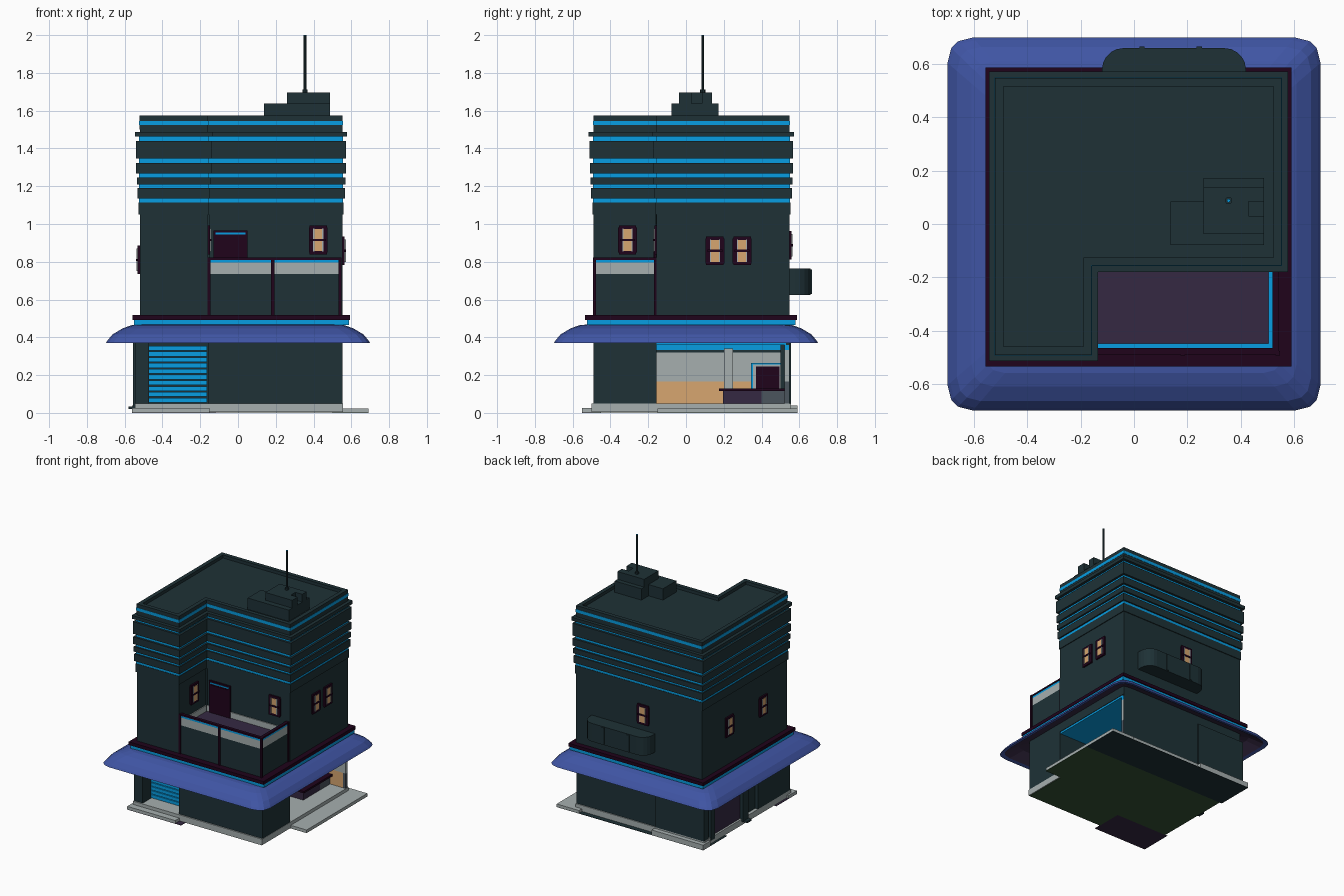
import bpy, bmesh, math


def material(name, r, g, b):
    m = bpy.data.materials.new(name)
    m.diffuse_color = (r, g, b, 1)
    return m


WALL = material("dark_teal_wall", .013, .031, .037)
BLUE = material("bright_blue", .002, .34, .76)
AWN = material("awning_blue", .05, .09, .37)
TRIM = material("dark_plum_trim", .014, .001, .011)
PLUM = material("grey_plum", .035, .022, .055)
GREY = material("pale_grey", .38, .43, .43)
ORANGE = material("warm_orange", .68, .38, .16)
GREEN = material("dark_green", .035, .085, .035)
SLATE = material("slate", .07, .09, .11)


def box(x0, x1, y0, y1, z0, z1, mat):
    return ([(x0, y0), (x1, y0), (x1, y1), (x0, y1)], z0, z1, mat)


def part(name, prisms, loc=(0, 0, 0), turn=0):
    """One object made of vertical prisms (outline, z0, z1, material)."""
    bm = bmesh.new()
    mats = []
    for pts, z0, z1, mat in prisms:
        if mat not in mats:
            mats.append(mat)
        lo = [bm.verts.new((x, y, z0)) for x, y in pts]
        hi = [bm.verts.new((x, y, z1)) for x, y in pts]
        n = len(pts)
        faces = [bm.faces.new(lo[::-1]), bm.faces.new(hi)]
        for i in range(n):
            j = (i + 1) % n
            faces.append(bm.faces.new((lo[i], lo[j], hi[j], hi[i])))
        for f in faces:
            f.material_index = mats.index(mat)
    return finish(name, bm, mats, loc, turn)


def finish(name, bm, mats, loc=(0, 0, 0), turn=0):
    me = bpy.data.meshes.new(name)
    bm.to_mesh(me)
    bm.free()
    for m in mats:
        me.materials.append(m)
    ob = bpy.data.objects.new(name, me)
    ob.location = loc
    ob.rotation_euler = (0, 0, math.radians(turn))
    bpy.context.collection.objects.link(ob)
    return ob


def ell(o):
    """L-shaped plan of the tower, grown outwards by o."""
    return [(-.52 - o, -.49 - o), (-.16 + o, -.49 - o), (-.16 + o, -.155 - o),
            (.553 + o, -.155 - o), (.553 + o, .547 + o), (-.52 - o, .547 + o)]


# Base slab, steps and underside
part("base_slab", [box(-.545, .555, -.5, .555, .004, .05, GREY),
                   box(-.56, -.15, -.55, -.45, .002, .025, GREY),
                   box(-.56, -.12, .5, .59, .002, .04, GREY),
                   box(.5, .69, -.15, .59, .002, .024, GREY)])
part("underside", [box(-.56, .55, .3, .59, 0, .003, WALL),
                   box(-.54, .55, -.3, .3, 0, .003, GREEN),
                   box(-.1, .55, -.495, -.3, 0, .003, GREEN),
                   box(.55, .69, -.15, .3, 0, .003, GREEN),
                   box(.55, .69, .3, .59, 0, .003, WALL),
                   box(-.56, -.1, -.55, -.3, 0, .003, PLUM)])

# Ground floor walls around an open shop on the right side
part("ground_walls", [box(-.16, .553, -.49, -.155, .05, .38, WALL),
                      box(-.545, -.47, -.49, -.1, .05, .38, WALL),
                      box(-.52, -.16, -.38, .53, .05, .38, WALL),
                      box(-.13, .55, .53, .547, .05, .38, WALL),
                      box(-.54, -.13, .5, .555, .05, .38, WALL)])
part("shop_ceiling", [box(-.16, .549, -.155, .53, .36, .38, BLUE)])
part("shop_lining", [box(-.16, -.15, -.155, .53, .05, .165, ORANGE),
                     box(-.16, -.15, -.155, .53, .165, .32, GREY),
                     box(-.16, -.148, -.155, .53, .32, .333, WALL),
                     box(-.16, -.148, -.155, .53, .333, .36, BLUE),
                     box(-.15, .53, .522, .53, .05, .165, ORANGE),
                     box(-.15, .53, .522, .53, .165, .34, GREY),
                     box(.53, .553, .522, .546, .165, .333, GREY),
                     box(.53, .553, .522, .546, .333, .36, BLUE),
                     box(.53, .553, .522, .546, .05, .165, SLATE),
                     box(-.15, -.1, .2, .25, .05, .34, GREY)])
part("shop_counter", [box(.3, .42, .195, .4, .05, .115, PLUM),
                      box(.3, .42, .4, .522, .05, .115, SLATE),
                      box(.28, .44, .175, .522, .115, .13, TRIM)])
part("shop_door", [box(-.15, -.14, .345, .52, .05, .265, BLUE),
                   box(-.15, -.138, .355, .51, .05, .257, GREY),
                   box(-.15, -.135, .37, .495, .05, .245, TRIM)])

# Rolling shutter in the front recess
part("front_shutter", [box(-.475, -.163, -.39, -.38, .055 + i * .0305,
                           .08 + i * .0305, BLUE) for i in range(10)])

# Side door on the left
part("side_door", [box(-.53, -.515, .1, .43, .05, .34, PLUM),
                   box(-.555, -.515, .03, .1, .03, .37, WALL),
                   box(-.55, -.515, .43, .48, .03, .37, WALL),
                   box(-.55, -.515, .1, .43, .33, .37, WALL),
                   box(-.58, -.53, .03, .08, .02, .035, WALL)])

# Awning: chamfered rings lofted from the hollow underside over the top
bm = bmesh.new()
rings = []
for h, z in [(.53, .45), (.6, .43), (.675, .376), (.7, .37), (.69, .385), (.665, .415),
             (.61, .448), (.56, .465), (.52, .468)]:
    c = .095 * h / .7
    d = c * .42
    e = c * .3
    corner = [(h, h - c), (h - e * .5, h - d), (h - d, h - e * .5), (h - c, h)]
    ring = []
    for k in range(4):
        co, si = [(1, 0), (0, 1), (-1, 0), (0, -1)][k]
        ring += [bm.verts.new((x * co - y * si, x * si + y * co, z)) for x, y in corner]
    rings.append(ring)
for r, (a, b) in enumerate(zip(rings, rings[1:])):
    for i in range(16):
        j = (i + 1) % 16
        f = bm.faces.new((a[i], a[j], b[j], b[i]))
        f.material_index = 1 if r < 2 else 0
finish("awning", bm, [AWN, PLUM])

# Floor between storeys with blue and plum trims
part("storey_floor", [box(-.52, .553, -.49, .547, .375, .51, WALL),
                      box(-.55, .588, -.525, .58, .466, .493, BLUE),
                      box(-.558, .592, -.535, .588, .493, .518, TRIM)])

# Tower body, recessed blue stripes and overhanging bands
part("tower_walls", [(ell(0), .51, 1.53, WALL)])
for i, (z0, z1) in enumerate([(1.114, 1.135), (1.19, 1.208), (1.246, 1.268),
                              (1.322, 1.346), (1.44, 1.462), (1.523, 1.546)]):
    part(f"blue_stripe_{i}", [(ell(.003), z0, z1, BLUE)])
for i, (z0, z1, o) in enumerate([(1.05, 1.114, .006), (1.135, 1.19, .013),
                                 (1.208, 1.246, .016), (1.268, 1.322, .019),
                                 (1.346, 1.44, .02), (1.462, 1.488, .025)]):
    part(f"wall_band_{i}", [(ell(o), z0, z1, WALL)])

# Parapet ring and roof deck
bm = bmesh.new()
loops = [[bm.verts.new((x, y, z)) for x, y in ell(o)]
         for o, z in [(.001, 1.5), (.001, 1.574), (-.03, 1.574), (-.03, 1.54)]]
for a, b in zip(loops, loops[1:]):
    for i in range(6):
        j = (i + 1) % 6
        bm.faces.new((a[i], a[j], b[j], b[i]))
finish("parapet", bm, [WALL])
part("roof_deck", [(ell(-.01), 1.53, 1.55, WALL)])

# Rooftop hut and antenna
part("roof_hut", [box(.26, .488, -.078, .172, 1.53, 1.637, WALL),
                  box(.137, .26, -.078, .085, 1.53, 1.637, WALL),
                  box(.26, .43, -.037, .138, 1.637, 1.697, WALL),
                  box(.43, .488, .085, .138, 1.637, 1.697, WALL),
                  box(.43, .488, -.037, .03, 1.637, 1.697, WALL)])
part("antenna", [([(.355 + r * math.cos(a * math.pi / 4), .088 + r * math.sin(a * math.pi / 4))
                   for a in range(8)], z0, z1, m)
                 for r, z0, z1, m in [(.014, 1.69, 1.712, WALL), (.007, 1.71, 1.998, WALL),
                                      (.007, 1.998, 2.0, BLUE)]])

# Balcony with solid base and glazed rail
part("balcony_base", [box(-.16, .538, -.483, -.15, .51, .715, WALL),
                      box(-.16, .53, -.475, -.15, .715, .72, PLUM)])
rail = []
for z0, z1, m, g in [(.515, .735, WALL, 0), (.735, .795, GREY, 0),
                     (.795, .81, BLUE, .016), (.81, .822, TRIM, 0)]:
    t = .004 if m is TRIM else 0
    rail += [box(-.155, .54 + t, -.485 - t, -.465 + g, z0, z1, m),
             box(.52 - g, .54 + t, -.465, -.155, z0, z1, m)]
part("balcony_rail", rail)
part("balcony_posts", [box(x, x + .017, y, y + .017, .515, .822, TRIM)
                       for x, y in [(-.162, -.493), (.175, -.493), (.531, -.493), (.531, -.17)]])
part("balcony_skirting", [box(-.16, .52, -.162, -.154, .72, .765, GREY),
                          box(-.161, -.153, -.46, -.155, .72, .765, GREY)])
part("balcony_door", [box(-.13, .05, -.168, -.15, .72, .965, TRIM),
                      box(-.12, .04, -.172, -.15, .945, .954, BLUE),
                      box(-.11, .03, -.172, -.15, .725, .935, TRIM)])
part("wall_pilaster", [box(.175, .19, -.158, -.15, .72, 1.05, WALL),
                       box(-.16, -.15, -.165, -.15, .72, 1.05, WALL)])

# Windows: local -y points out of the wall
for i, (x, y, z, turn) in enumerate([(.425, -.155, .915, 0), (-.16, -.31, .915, 90),
                                     (.553, .153, .858, 90), (.553, .297, .858, 90),
                                     (-.02, .547, .888, 180),
                                     (-.52, .22, .81, -90), (-.52, -.19, .81, -90)]):
    w = [box(-.046, .046, -.012, .01, -.076, .076, TRIM),
         box(-.05, .05, -.011, .01, -.066, .066, TRIM),
         box(-.022, .022, -.015, .01, -.058, .058, ORANGE),
         box(-.04, .04, -.02, 0, -.006, .006, TRIM)]
    w += [box(s * .024 - .003, s * .024 + .003, -.018, 0, -.06, .06, GREY) for s in (-1, 1)]
    part(f"window_{i}", w, (x, y, z), turn)

# Rounded pod on the back wall
r = .08
arc = [(r * math.cos(k * math.pi / 10), r * math.sin(k * math.pi / 10)) for k in range(6)]
outline = ([(.42, .54)] + [(.34 + u, .58 + v) for u, v in arc]
           + [(-.04 - u, .58 + v) for u, v in arc[::-1]] + [(-.12, .54)])
part("back_pod", [(outline, .625, .765, WALL)])
part("back_pod_clips", [box(x, x + .02, .655, .666, .63, .76, WALL) for x in (.02, .235)])
